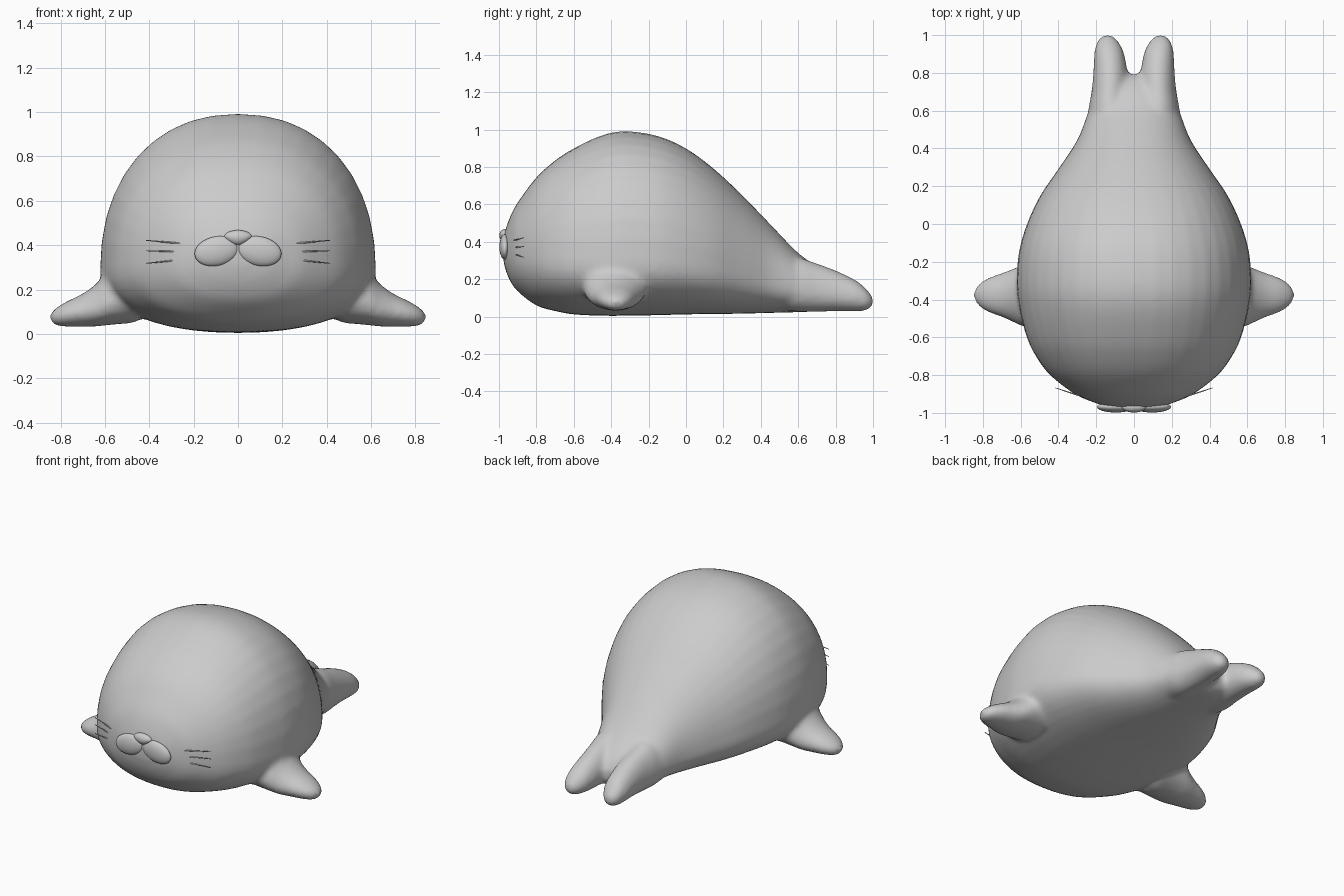
import bpy, bmesh, math
from mathutils import Vector

if "Cube" in bpy.data.objects:
    bpy.data.objects.remove(bpy.data.objects["Cube"])

grey = bpy.data.materials.new("soft_grey")
grey.diffuse_color = (0.6, 0.6, 0.6, 1)
grey.use_nodes = True
grey.node_tree.nodes["Principled BSDF"].inputs["Base Color"].default_value = grey.diffuse_color


def finish(ob):
    ob.data.materials.clear()
    ob.data.materials.append(grey)
    for p in ob.data.polygons:
        p.use_smooth = True
    return ob


def spline(rows, steps=4):
    """Smoothly interpolate section rows (Catmull-Rom)."""
    out = []
    for i in range(len(rows) - 1):
        a, b, c, d = (rows[max(0, min(len(rows) - 1, i + k))] for k in (-1, 0, 1, 2))
        for s in range(steps):
            t = s / steps
            out.append([0.5 * (2 * q + (r - p) * t + (2 * p - 5 * q + 4 * r - u) * t * t
                               + (3 * q - p - 3 * r + u) * t ** 3)
                        for p, q, r, u in zip(a, b, c, d)])
    return out + [list(rows[-1])]


def spow(v, e):
    return math.copysign(abs(v) ** e, v)


def loft(bm, rows, place, power=2.2, n=40):
    """Rows: position, centre, half width, bottom, widest height, top."""
    rings = []
    for pos, c, w, lo, mid, hi in spline(rows):
        ring = []
        for k in range(n):
            a = 2 * math.pi * k / n
            s = spow(math.sin(a), 2 / power)
            z = mid + s * ((hi - mid) if s > 0 else (mid - lo))
            ring.append(bm.verts.new(place(pos, c + w * spow(math.cos(a), 2 / power), z)))
        rings.append(ring)
    for r0, r1 in zip(rings, rings[1:]):
        for k in range(n):
            bm.faces.new((r0[k], r0[(k + 1) % n], r1[(k + 1) % n], r1[k]))
    bm.faces.new(rings[0])
    bm.faces.new(rings[-1])


# Body: torso, tail lobes and flippers fused into one skin
torso = [
    (-0.978, 0, 0.06, 0.31, 0.36, 0.41), (-0.965, 0, 0.15, 0.25, 0.35, 0.465),
    (-0.94, 0, 0.225, 0.19, 0.34, 0.535), (-0.90, 0, 0.315, 0.135, 0.33, 0.61),
    (-0.80, 0, 0.445, 0.06, 0.31, 0.745), (-0.70, 0, 0.52, 0.03, 0.30, 0.835),
    (-0.60, 0, 0.568, 0.012, 0.29, 0.90), (-0.45, 0, 0.607, 0.005, 0.28, 0.97),
    (-0.32, 0, 0.622, 0.005, 0.28, 0.992), (-0.15, 0, 0.61, 0.008, 0.28, 0.966),
    (0, 0, 0.567, 0.012, 0.27, 0.90), (0.15, 0, 0.497, 0.014, 0.25, 0.79),
    (0.30, 0, 0.395, 0.016, 0.22, 0.65), (0.45, 0, 0.298, 0.02, 0.18, 0.495),
    (0.60, 0, 0.24, 0.024, 0.15, 0.34), (0.70, 0, 0.19, 0.03, 0.14, 0.27),
    (0.76, 0, 0.12, 0.05, 0.13, 0.21), (0.79, 0, 0.05, 0.09, 0.13, 0.16)]
tail_lobe = [
    (0.50, 0.13, 0.10, 0.04, 0.14, 0.30), (0.60, 0.13, 0.112, 0.026, 0.14, 0.315),
    (0.70, 0.128, 0.097, 0.026, 0.13, 0.285), (0.80, 0.125, 0.091, 0.028, 0.12, 0.248),
    (0.90, 0.131, 0.08, 0.028, 0.105, 0.20), (0.95, 0.137, 0.065, 0.03, 0.095, 0.163),
    (0.985, 0.141, 0.042, 0.042, 0.085, 0.125), (1.004, 0.141, 0.012, 0.07, 0.083, 0.095)]
flipper = [
    (0.46, -0.38, 0.17, 0.05, 0.16, 0.30), (0.58, -0.38, 0.165, 0.04, 0.14, 0.28),
    (0.64, -0.378, 0.142, 0.033, 0.11, 0.225), (0.70, -0.376, 0.117, 0.032, 0.10, 0.182),
    (0.77, -0.376, 0.093, 0.032, 0.09, 0.148), (0.82, -0.376, 0.062, 0.036, 0.08, 0.118),
    (0.842, -0.376, 0.032, 0.052, 0.078, 0.098), (0.85, -0.376, 0.01, 0.07, 0.077, 0.085)]

bm = bmesh.new()
loft(bm, torso, lambda p, w, z: (w, p, z))
for side in (-1, 1):
    loft(bm, tail_lobe, lambda p, w, z: (side * w, p, z), 2.0)
    loft(bm, flipper, lambda p, w, z: (side * p, w, z), 2.0)
bmesh.ops.recalc_face_normals(bm, faces=bm.faces)
mesh = bpy.data.meshes.new("body")
bm.to_mesh(mesh)
bm.free()
body = bpy.data.objects.new("body", mesh)
bpy.context.collection.objects.link(body)
remesh = body.modifiers.new("fuse", 'REMESH')
remesh.mode = 'VOXEL'
remesh.voxel_size = 0.016
remesh.use_smooth_shade = True
relax = body.modifiers.new("soften", 'SMOOTH')
relax.factor = 0.5
relax.iterations = 10
finish(body)


def ellipsoid(name, loc, size, tilt=0):
    bpy.ops.mesh.primitive_uv_sphere_add(segments=32, ring_count=20, location=loc)
    ob = bpy.context.object
    ob.name = name
    ob.scale = size
    ob.rotation_euler = (0, tilt, 0)
    return finish(ob)


# Muzzle: two plump cheeks and a rounded triangular nose
for side, label in ((-1, "left"), (1, "right")):
    ellipsoid(label + "_cheek", (side * 0.097, -0.968, 0.373), (0.1, 0.03, 0.066),
              side * math.radians(12))
nose = ellipsoid("nose", (0, -0.97, 0.434), (0.06, 0.028, 0.034))
for v in nose.data.vertices:
    v.co.x *= 1 + 0.35 * min(v.co.z, 0.2)


# Whiskers: three thin tapered hairs on each side
def whisker(name, start, end):
    a, b = Vector(start), Vector(end)
    bpy.ops.mesh.primitive_cone_add(vertices=8, radius1=0.004, radius2=0.002,
                                    depth=(b - a).length, location=(a + b) / 2)
    ob = bpy.context.object
    ob.name = name
    ob.rotation_euler = (b - a).to_track_quat('Z', 'Y').to_euler()
    finish(ob)


for side, label in ((-1, "left"), (1, "right")):
    for i, (z0, z1) in enumerate(((0.408, 0.422), (0.37, 0.375), (0.334, 0.318))):
        whisker(f"{label}_whisker_{i + 1}", (side * 0.26, -0.918, z0), (side * 0.415, -0.868, z1))
